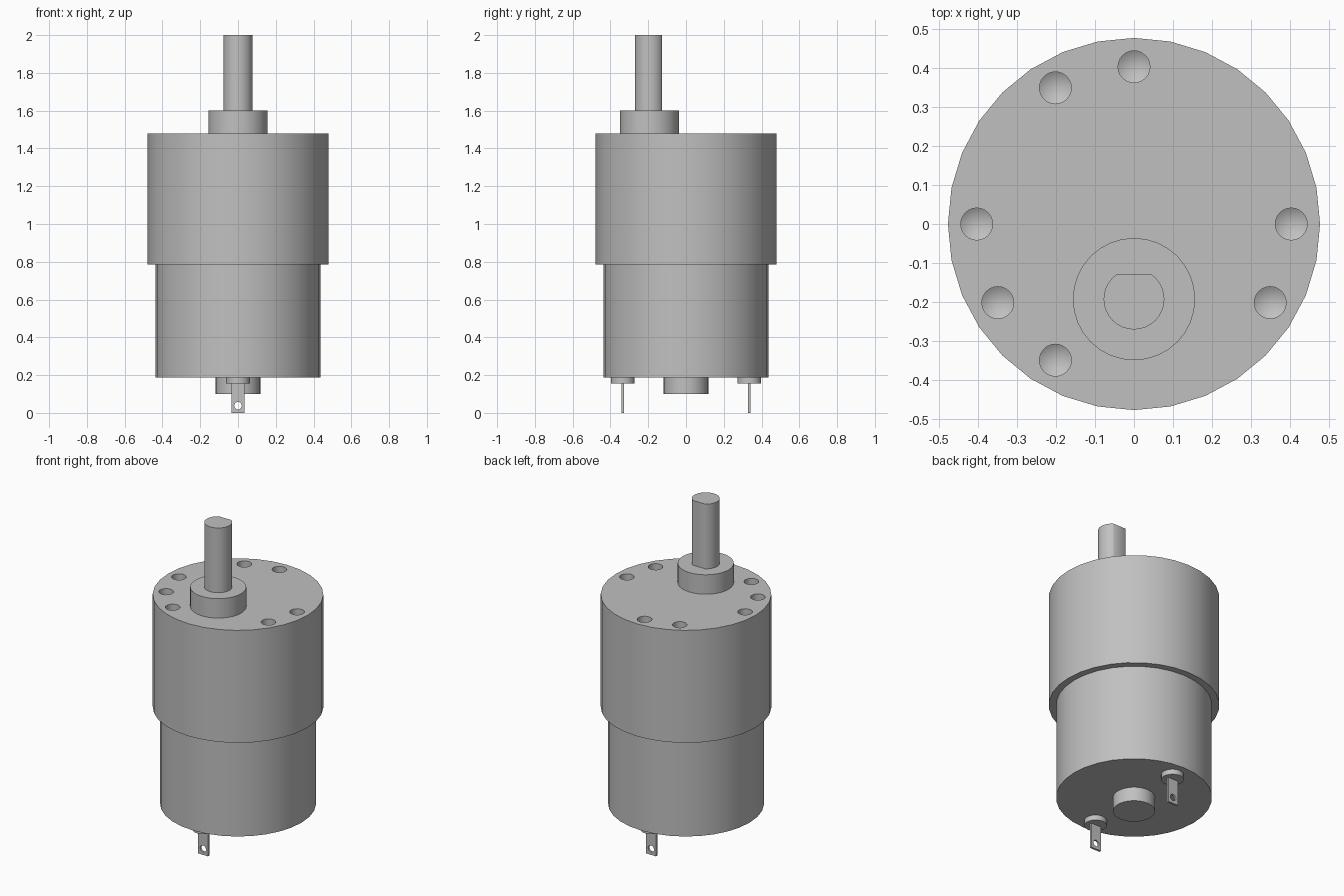
import bpy, bmesh, math
from mathutils import Matrix

cube = bpy.data.objects.get("Cube")
if cube:
    bpy.data.objects.remove(cube, do_unlink=True)

grey = bpy.data.materials.new("metal grey")
grey.use_nodes = True
COLOUR = (0.53, 0.53, 0.53, 1)
grey.diffuse_color = COLOUR
grey.node_tree.nodes["Principled BSDF"].inputs["Base Color"].default_value = COLOUR


def finish(name, bm):
    bmesh.ops.recalc_face_normals(bm, faces=bm.faces)
    mesh = bpy.data.meshes.new(name)
    bm.to_mesh(mesh)
    bm.free()
    mesh.materials.append(grey)
    obj = bpy.data.objects.new(name, mesh)
    bpy.context.collection.objects.link(obj)
    return obj


def add_cone(bm, x, y, low, high, r1, r2, sides):
    place = Matrix.Translation((x, y, (low + high) / 2))
    return bmesh.ops.create_cone(bm, cap_ends=True, segments=sides, radius1=r1,
                                 radius2=r2, depth=high - low, matrix=place)


def cylinder(name, x, y, low, high, radius, sides=32):
    bm = bmesh.new()
    add_cone(bm, x, y, low, high, radius, radius, sides)
    return finish(name, bm)


def activate(obj):
    bpy.ops.object.select_all(action='DESELECT')
    obj.select_set(True)
    bpy.context.view_layer.objects.active = obj


def cut(obj, cutter):
    cutter.hide_render = True
    mod = obj.modifiers.new("cut", 'BOOLEAN')
    mod.operation = 'DIFFERENCE'
    mod.solver = 'EXACT'
    mod.object = cutter
    activate(obj)
    bpy.ops.object.modifier_apply(modifier=mod.name)
    bpy.data.objects.remove(cutter, do_unlink=True)


def smooth(obj):
    activate(obj)
    bpy.ops.object.shade_smooth_by_angle(angle=math.radians(30))


# Body
TOP, SHAFT_Y = 1.48, -0.193
parts = [cylinder("motor_can", 0, 0, 0.187, 0.785, 0.437),
         cylinder("rear_bearing", 0, 0, 0.1, 0.187, 0.118),
         cylinder("front_boss", 0, SHAFT_Y, TOP, 1.6, 0.157)]
gearbox = cylinder("gearbox", 0, 0, 0.785, TOP, 0.478)
parts.append(gearbox)

# Drilled mounting holes with conical bottoms
for angle in (0, 90, 120, 180, 210, 240, 330):
    a = math.radians(angle)
    x, y = 0.404 * math.cos(a), 0.404 * math.sin(a)
    bm = bmesh.new()
    # one closed drill shape: straight shank above a pointed tip
    rings = [[bm.verts.new((x + 0.041 * math.cos(i * math.tau / 24),
                            y + 0.041 * math.sin(i * math.tau / 24), z))
              for i in range(24)] for z in (TOP - 0.08, TOP + 0.05)]
    tip = bm.verts.new((x, y, TOP - 0.105))
    bm.faces.new(rings[1])
    for i in range(24):
        j = (i + 1) % 24
        bm.faces.new((rings[0][i], rings[0][j], rings[1][j], rings[1][i]))
        bm.faces.new((rings[0][j], rings[0][i], tip))
    cut(gearbox, finish("drill", bm))

# Output shaft with a flat on its back side
bm = bmesh.new()
add_cone(bm, 0, SHAFT_Y, 1.6, 2, 0.078, 0.078, 32)
sliced = bmesh.ops.bisect_plane(bm, geom=bm.verts[:] + bm.edges[:] + bm.faces[:],
                                plane_co=(0, -0.128, 0), plane_no=(0, 1, 0),
                                clear_outer=True)
bmesh.ops.holes_fill(bm, edges=[e for e in bm.edges if e.is_boundary])
parts.append(finish("output_shaft", bm))

# Terminals: insulator and drilled blade, front and back
for side, y in (("front", -0.335), ("back", 0.335)):
    parts.append(cylinder(side + "_insulator", 0, y, 0.155, 0.187, 0.063))
    bm = bmesh.new()
    bmesh.ops.create_cube(bm, size=1, matrix=Matrix.Translation((0, y, 0.08))
                          @ Matrix.Diagonal((0.068, 0.012, 0.16, 1)))
    blade = finish(side + "_terminal", bm)
    bm = bmesh.new()
    bmesh.ops.create_cone(bm, cap_ends=True, segments=20, radius1=0.02, radius2=0.02,
                          depth=0.1, matrix=Matrix.Translation((0, y, 0.038))
                          @ Matrix.Rotation(math.pi / 2, 4, 'X'))
    cut(blade, finish("punch", bm))
    parts.append(blade)

for part in parts:
    smooth(part)
